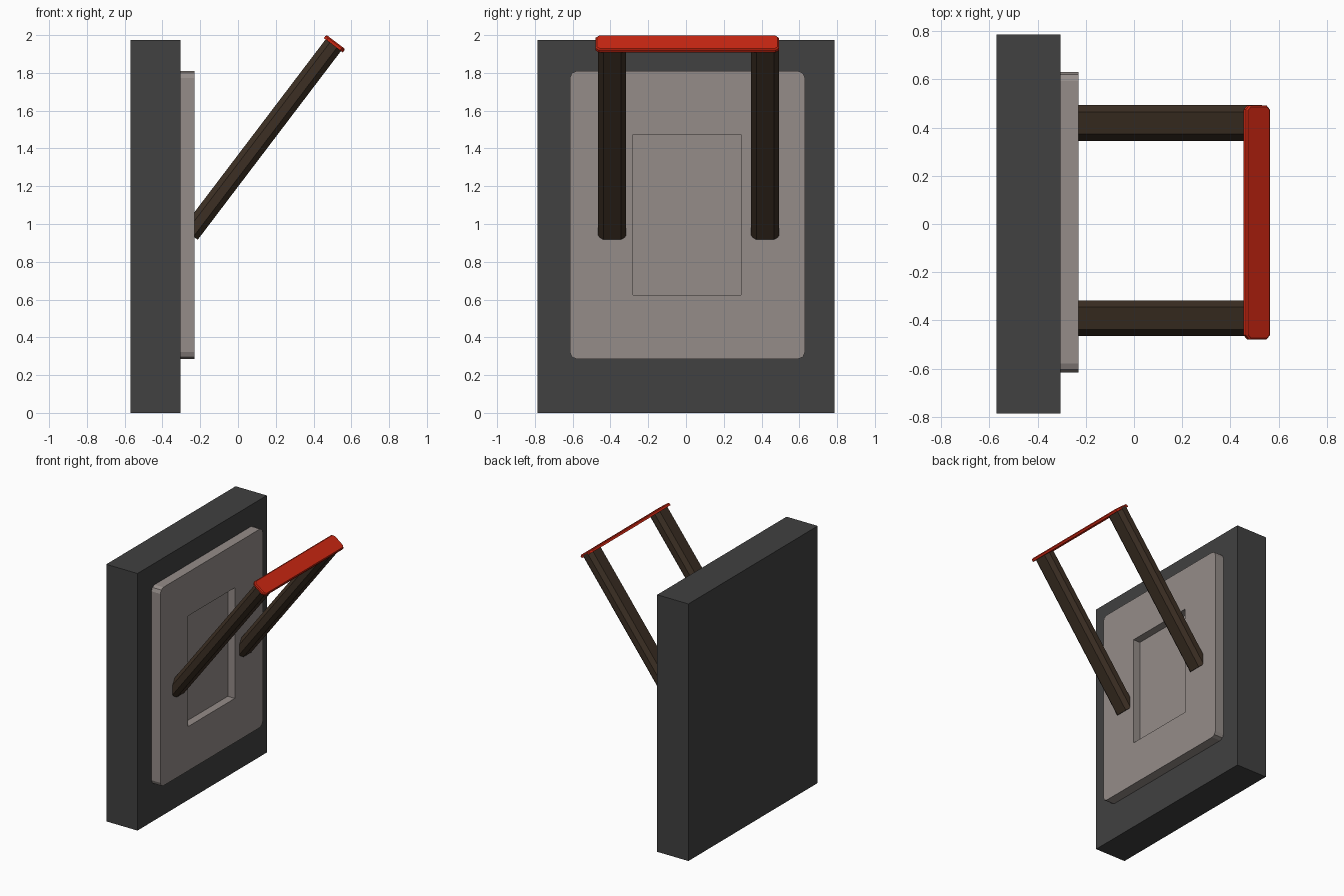
import bpy, bmesh
from math import sin, cos, atan2
from mathutils import Matrix, Vector

if "Cube" in bpy.data.objects:
    bpy.data.objects.remove(bpy.data.objects["Cube"])


def material(name, rgb):
    m = bpy.data.materials.new(name)
    m.diffuse_color = (*rgb, 1)
    m.use_nodes = True
    m.node_tree.nodes["Principled BSDF"].inputs["Base Color"].default_value = m.diffuse_color
    return m


DARK = material("dark_grey", (0.052, 0.052, 0.052))
STONE = material("warm_grey", (0.30, 0.265, 0.25))
WOOD = material("dark_brown", (0.045, 0.028, 0.017))
RED = material("red", (0.60, 0.02, 0.006))


def make_object(name, bm, mat, matrix=Matrix()):
    bmesh.ops.recalc_face_normals(bm, faces=bm.faces)
    mesh = bpy.data.meshes.new(name)
    bm.to_mesh(mesh)
    bm.free()
    mesh.materials.append(mat)
    ob = bpy.data.objects.new(name, mesh)
    ob.matrix_world = matrix
    bpy.context.collection.objects.link(ob)
    return ob


def box(lo, hi):
    lo, hi = Vector(lo), Vector(hi)
    bm = bmesh.new()
    bmesh.ops.create_cube(bm, size=1, matrix=Matrix.Translation((lo + hi) / 2)
                          @ Matrix.Diagonal((*(hi - lo), 1)))
    return bm


def bevel_along(bm, axis, width, segments=1):
    edges = [e for e in bm.edges
             if abs((e.verts[1].co - e.verts[0].co).normalized()[axis]) > 0.9]
    bmesh.ops.bevel(bm, geom=edges, offset=width, segments=segments,
                    profile=0.5, affect='EDGES')


# Back slab
make_object("back_slab", box((-0.57, -0.785, 0), (-0.305, 0.785, 1.975)), DARK)

# Raised panel with rounded corners and a sunken rectangle
bm = box((-0.305, -0.615, 0.285), (-0.23, 0.63, 1.81))
bevel_along(bm, 0, 0.037, 2)
panel = make_object("raised_panel", bm, STONE)
cutter = make_object("recess_cutter",
                     box((-0.29, -0.28, 0.625), (-0.1, 0.29, 1.475)), STONE)
cutter.hide_render = True
cutter.hide_set(True)
cut = panel.modifiers.new("recess", 'BOOLEAN')
cut.operation = 'DIFFERENCE'
cut.solver = 'EXACT'
cut.object = cutter

# Slanted frame: local z runs up the arms, local x across their thickness
slope = atan2(0.976, 0.741)
frame = Matrix.Translation((0.511, 0, 1.955)) @ Matrix((
    (sin(slope), 0, cos(slope), 0),
    (0, 1, 0, 0),
    (-cos(slope), 0, sin(slope), 0),
    (0, 0, 0, 1)))

# Two octagonal arms growing out of the panel
for side, y in (("left", -0.391), ("right", 0.419)):
    bm = box((-0.051, y - 0.074, -1.265), (0.051, y + 0.074, 0.0))
    bevel_along(bm, 2, 0.028)
    # Trim the buried end inside the panel thickness
    inv = frame.inverted()
    bmesh.ops.bisect_plane(bm, geom=bm.verts[:] + bm.edges[:] + bm.faces[:],
                           plane_co=inv @ Vector((-0.265, 0, 0)),
                           plane_no=inv.to_3x3() @ Vector((1, 0, 0)),
                           clear_inner=True)
    bmesh.ops.holes_fill(bm, edges=[e for e in bm.edges if e.is_boundary])
    make_object(side + "_arm", bm, WOOD, frame)

# Thin red crossbar capping the arms
bm = box((-0.063, -0.479, -0.011), (0.063, 0.492, 0.011))
bevel_along(bm, 2, 0.018)
rim = [e for e in bm.edges if abs(e.verts[0].co.z - e.verts[1].co.z) < 1e-5
       and e.verts[0].co.z > 0]
bmesh.ops.bevel(bm, geom=rim, offset=0.007, segments=1, affect='EDGES')
make_object("crossbar", bm, RED, frame)
